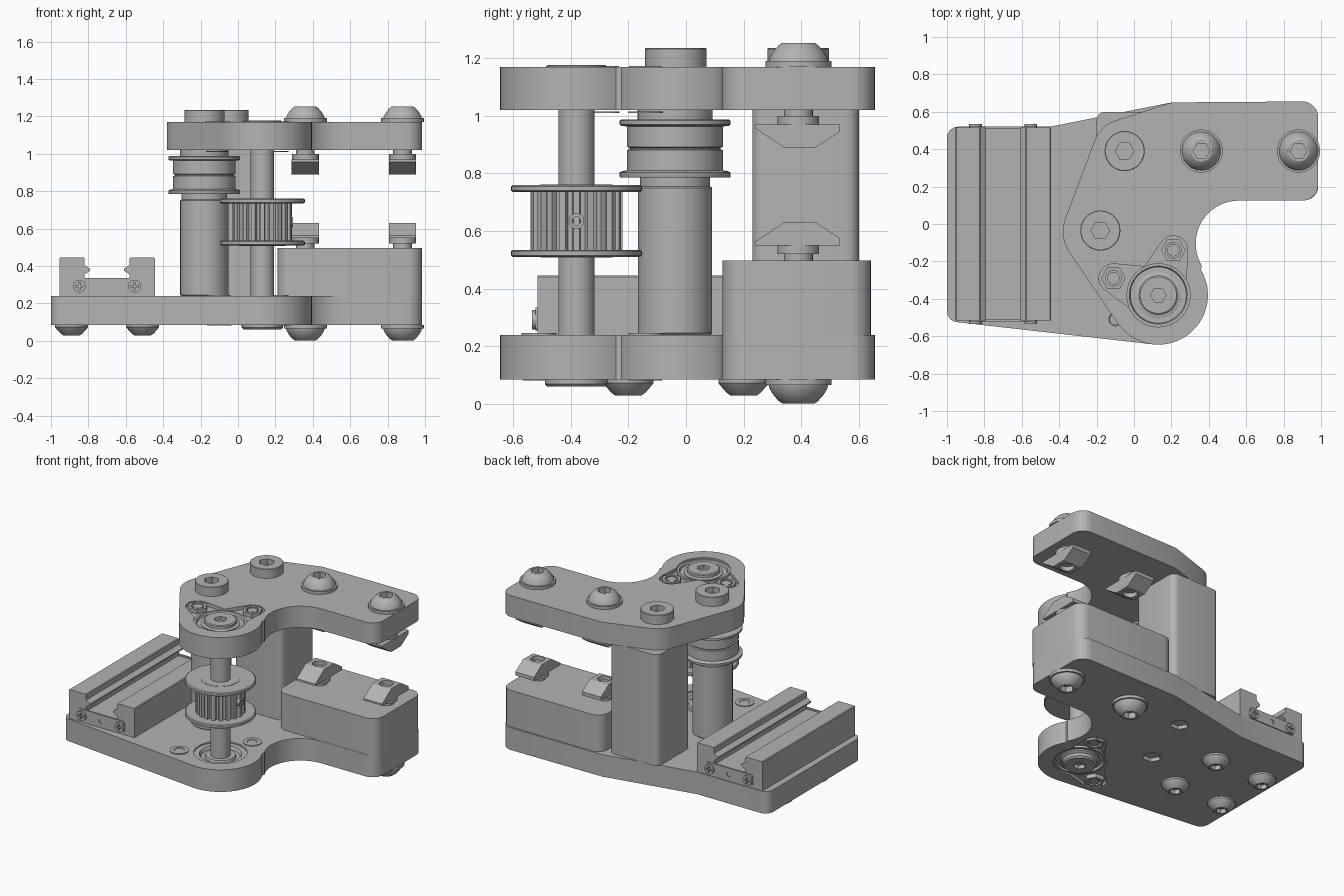
import bpy, bmesh
from math import sin, cos, pi, radians
from mathutils import Matrix, Vector

if "Cube" in bpy.data.objects:
    bpy.data.objects.remove(bpy.data.objects["Cube"])

grey = bpy.data.materials.new("machined grey")
grey.use_nodes = True
grey.diffuse_color = (0.45, 0.45, 0.45, 1)
grey.node_tree.nodes["Principled BSDF"].inputs["Base Color"].default_value = (0.45, 0.45, 0.45, 1)


def finish(name, bm):
    bmesh.ops.recalc_face_normals(bm, faces=bm.faces)
    mesh = bpy.data.meshes.new(name)
    bm.to_mesh(mesh)
    bm.free()
    mesh.materials.append(grey)
    ob = bpy.data.objects.new(name, mesh)
    bpy.context.collection.objects.link(ob)
    return ob


def activate(ob):
    bpy.ops.object.select_all(action='DESELECT')
    ob.select_set(True)
    bpy.context.view_layer.objects.active = ob


def smooth(ob):
    activate(ob)
    bpy.ops.object.shade_smooth_by_angle(angle=radians(28))
    return ob


def arc(cx, cy, r, a0, a1, n=12):
    angles = [radians(a0 + (a1 - a0) * i / n) for i in range(n + 1)]
    return [(cx + r * cos(a), cy + r * sin(a)) for a in angles]


def ring(x, y, r, n):
    return arc(x, y, r, 0, 360 - 360 / n, n - 1)


def rounded(x0, x1, y0, y1, r):
    return (arc(x1 - r, y1 - r, r, 0, 90, 6) + arc(x0 + r, y1 - r, r, 90, 180, 6)
            + arc(x0 + r, y0 + r, r, 180, 270, 6) + arc(x1 - r, y0 + r, r, 270, 360, 6))


def prism(name, outline, a, b, axis='Z'):
    """Extrude an outline along an axis; X uses (y, z) points, Y uses (x, z)."""
    place = {'X': lambda p, h: (h, p[0], p[1]),
             'Y': lambda p, h: (p[0], h, p[1]),
             'Z': lambda p, h: (p[0], p[1], h)}[axis]
    bm = bmesh.new()
    low = [bm.verts.new(place(p, a)) for p in outline]
    top = [bm.verts.new(place(p, b)) for p in outline]
    bm.faces.new(low)
    bm.faces.new(top)
    for i in range(len(low)):
        j = (i + 1) % len(low)
        bm.faces.new((low[i], low[j], top[j], top[i]))
    return finish(name, bm)


def lathe(name, profile, x, y, z, s=1, closed=False, n=48):
    """Revolve (radius, height) points; s = -1 turns the part upside down."""
    bm = bmesh.new()
    rings = [[bm.verts.new((px, py, z + s * h)) for px, py in ring(x, y, r, n)] for r, h in profile]
    pairs = list(zip(rings, rings[1:]))
    if closed:
        pairs.append((rings[-1], rings[0]))
    else:
        bm.faces.new(rings[0])
        bm.faces.new(rings[-1])
    for lo, hi in pairs:
        for i in range(n):
            j = (i + 1) % n
            bm.faces.new((lo[i], lo[j], hi[j], hi[i]))
    return smooth(finish(name, bm))


def cut(ob, cutter):
    mod = ob.modifiers.new("cut", 'BOOLEAN')
    mod.operation, mod.solver, mod.object = 'DIFFERENCE', 'EXACT', cutter
    activate(ob)
    bpy.ops.object.modifier_apply(modifier=mod.name)
    bpy.data.objects.remove(cutter)


def socketed(name, profile, x, y, z, s, r=0.045, depth=0.04):
    ob = lathe(name, profile, x, y, z, s)
    top = z + s * profile[-1][1]
    cut(ob, prism("socket_cutter", ring(x, y, r, 6), top - s * depth, top + s * 0.02))
    return ob


# Plate outlines
SHAFT = Vector((0.13, -0.38))
arm = ([(0.2, 0.65)] + arc(0.9, 0.57, 0.085, 90, 0) + arc(0.9, 0.21, 0.085, 0, -90)
       + arc(0.56, -0.105, 0.23, 90, 211, 24))
base_outline = (arc(-0.94, -0.465, 0.06, 263, 180) + arc(-0.94, 0.46, 0.06, 180, 90)
                + [(-0.45, 0.52)] + arm + arc(*SHAFT, 0.265, 31, -97, 32))
top_outline = (arm + arc(*SHAFT, 0.265, 31, -146, 40)
               + arc(-0.18, -0.04, 0.2, 214, 160) + arc(-0.05, 0.39, 0.17, 160, 108))
base = prism("base_plate", base_outline, 0.085, 0.24)
upper = prism("top_plate", top_outline, 1.02, 1.17)

# Bearing pockets with bearings, caps and clamping nuts
for label, plate, outer, s, ears in (
        ("top", upper, 1.17, 1, [(-0.11, -0.29), (0.21, -0.14)]),
        ("base", base, 0.085, -1, [(-0.1, -0.51), (0.21, -0.14)])):
    inner = outer - s * 0.155
    for ex, ey in ears:
        direction = (Vector((ex, ey)) - SHAFT).normalized()
        side = Vector((-direction.y, direction.x))
        ear = Vector((ex, ey))
        web = [SHAFT + side * 0.15, SHAFT - side * 0.15]
        a = direction.angle_signed(Vector((1, 0)))
        deg = a * 180 / pi
        outline = [tuple(p) for p in web] + arc(ex, ey, 0.077, deg - 75, deg + 75)
        cut(plate, prism("ear_cutter", outline, outer - s * 0.025, outer + s * 0.02))
        nut = prism(label + "_clamp_nut", ring(ex, ey, 0.066, 6), outer - s * 0.03, outer + s * 0.003)
        cut(nut, prism("bore_cutter", ring(ex, ey, 0.042, 24), outer - s * 0.02, outer + s * 0.02))
        lathe(label + "_clamp_stud", [(0.033, 0), (0.033, 0.03)], ex, ey, outer - s * 0.03, s)
        lathe(label + "_clamp_head", [(0.06, 0), (0.06, 0.006), (0.035, 0.006), (0.03, 0.002)],
              ex, ey, inner, -s)
    cut(plate, prism("bearing_cutter", ring(*SHAFT, 0.17, 48), outer - s * 0.2, outer + s * 0.05))
    lathe(label + "_bearing", [(0.05, 0.015), (0.095, 0.015), (0.1, 0.03), (0.125, 0.03),
                               (0.135, 0.01), (0.17, 0.01), (0.17, 0.145), (0.155, 0.145),
                               (0.15, 0.13), (0.05, 0.13)], *SHAFT, inner, s, closed=True)
    socketed(label + "_shaft_cap", [(0.125, 0), (0.125, 0.025), (0.105, 0.03),
                                    (0.105, 0.047), (0.098, 0.052)] if s > 0 else
             [(0.125, 0), (0.125, 0.03), (0.11, 0.04), (0.11, 0.06), (0.1, 0.07)],
             *SHAFT, outer - s * 0.045, s, 0.042, 0.025)

# Hex recesses below the two posts
for x, y in ((-0.05, 0.39), (-0.18, -0.035)):
    cut(base, prism("hex_cutter", ring(x, y, 0.06, 6), 0.05, 0.11))
for plate in (base, upper):
    smooth(plate)

# Spacer block and rear column
smooth(prism("spacer_block", rounded(0.21, 0.985, 0.127, 0.642, 0.075), 0.24, 0.497))
smooth(prism("rear_column", rounded(-0.2, 0.18, 0.23, 0.6, 0.045), 0.24, 1.02))

# Drive shaft and toothed pulley
lathe("drive_shaft", [(0.063, 0), (0.063, 1.04)], *SHAFT, 0.1)
teeth = []
for i in range(20):
    for r, t in ((0.14, -6), (0.16, -4), (0.16, 4), (0.14, 6)):
        a = radians(i * 18 + t)
        teeth.append((SHAFT.x + r * cos(a), SHAFT.y + r * sin(a)))
prism("pulley_teeth", teeth, 0.53, 0.74)
for z in (0.51, 0.735):
    lathe("pulley_flange", [(0.22, 0), (0.227, 0.005), (0.227, 0.02), (0.22, 0.025)], *SHAFT, z)
lathe("pulley_hub", [(0.125, 0), (0.125, 0.254)], *SHAFT, 0.508)
screw = prism("set_screw", ring(SHAFT.y, 0.635, 0.027, 24), 0.25, 0.295, 'X')
cut(screw, prism("set_screw_cutter", ring(SHAFT.y, 0.635, 0.016, 6), 0.275, 0.32, 'X'))

# Idler post and idler roller
IDLER = (-0.18, -0.038)
lathe("idler_post", [(0.122, 0), (0.129, 0.006), (0.129, 0.51), (0.122, 0.515),
                     (0.122, 0.55)], *IDLER, 0.24)
lathe("idler_roller", [(0.19, 0), (0.192, 0.004), (0.192, 0.018), (0.186, 0.022), (0.167, 0.026),
                       (0.167, 0.096), (0.158, 0.099), (0.158, 0.104), (0.167, 0.107),
                       (0.167, 0.178), (0.186, 0.18), (0.192, 0.184), (0.192, 0.198), (0.186, 0.202),
                       (0.13, 0.202), (0.13, 0.235)], *IDLER, 0.785)

# Cap screws on the top plate
for x, y in ((-0.18, -0.035), (-0.05, 0.39)):
    socketed("cap_screw", [(0.107, 0), (0.107, 0.062), (0.104, 0.065)], x, y, 1.17, 1, 0.05)

# Button screws with washers, and slot nuts mirrored about the opening
dome = [(0.115, 0), (0.115, 0.02), (0.103, 0.02), (0.1, 0.032), (0.086, 0.055), (0.068, 0.075), (0.056, 0.083)]
nut_profile = [(0.24, 0.97), (0.24, 0.957), (0.34, 0.89), (0.45, 0.89), (0.535, 0.945), (0.535, 0.97)]
for x in (0.36, 0.88):
    for z, s in ((1.17, 1), (0.085, -1)):
        socketed("button_screw", dome, x, 0.39, z, s)
    for s in (1, -1):
        def level(z):
            return z if s > 0 else 1.52 - z
        nut = prism("slot_nut", [(y, level(z)) for y, z in nut_profile], x - 0.073, x + 0.073, 'X')
        cut(nut, prism("nut_bore_cutter", ring(x, 0.39, 0.045, 24), level(0.92), level(0.87)))
        lathe("slot_nut_neck", [(0.072, 0), (0.072, 0.035), (0.05, 0.035), (0.05, 0.065)], x, 0.39, level(0.965), s)

# Linear rail: mirrored channel profile
half = [(0, 0.24), (0.255, 0.24), (0.255, 0.44), (0.25, 0.445), (0.125, 0.445), (0.12, 0.44),
        (0.12, 0.405), (0.09, 0.385), (0.09, 0.375), (0.12, 0.355), (0.12, 0.325), (0, 0.325)]
RAIL_X = -0.7
outline = [(RAIL_X + x, z) for x, z in half] + [(RAIL_X - x, z) for x, z in reversed(half[1:-1])]
prism("linear_rail", outline, -0.515, 0.515, 'Y')

# Rail end plates and their screws, both ends
for s in (-1, 1):
    plate = prism("rail_end_plate", rounded(-0.88, -0.52, 0.255, 0.335, 0.015), s * 0.51, s * 0.522, 'Y')
    cut(plate, prism("hole_cutter", ring(RAIL_X, 0.29, 0.017, 20), s * 0.516, s * 0.55, 'Y'))
    for dx in (-0.148, 0.148):
        x = RAIL_X + dx
        head = prism("end_screw", ring(x, 0.292, 0.034, 24), s * 0.515, s * 0.535, 'Y')
        for w, h in ((0.02, 0.005), (0.005, 0.02)):
            cross = [(x - w, 0.292 - h), (x + w, 0.292 - h), (x + w, 0.292 + h), (x - w, 0.292 + h)]
            cut(head, prism("cross_cutter", cross, s * 0.526, s * 0.55, 'Y'))

# Rail mounting screws under the base
small = [(0.088, 0), (0.088, 0.012), (0.082, 0.02), (0.06, 0.045), (0.045, 0.056)]
for x in (-0.89, -0.51):
    for y in (-0.2, 0.2):
        socketed("rail_screw", small, x, y, 0.085, -1, 0.035, 0.03)
